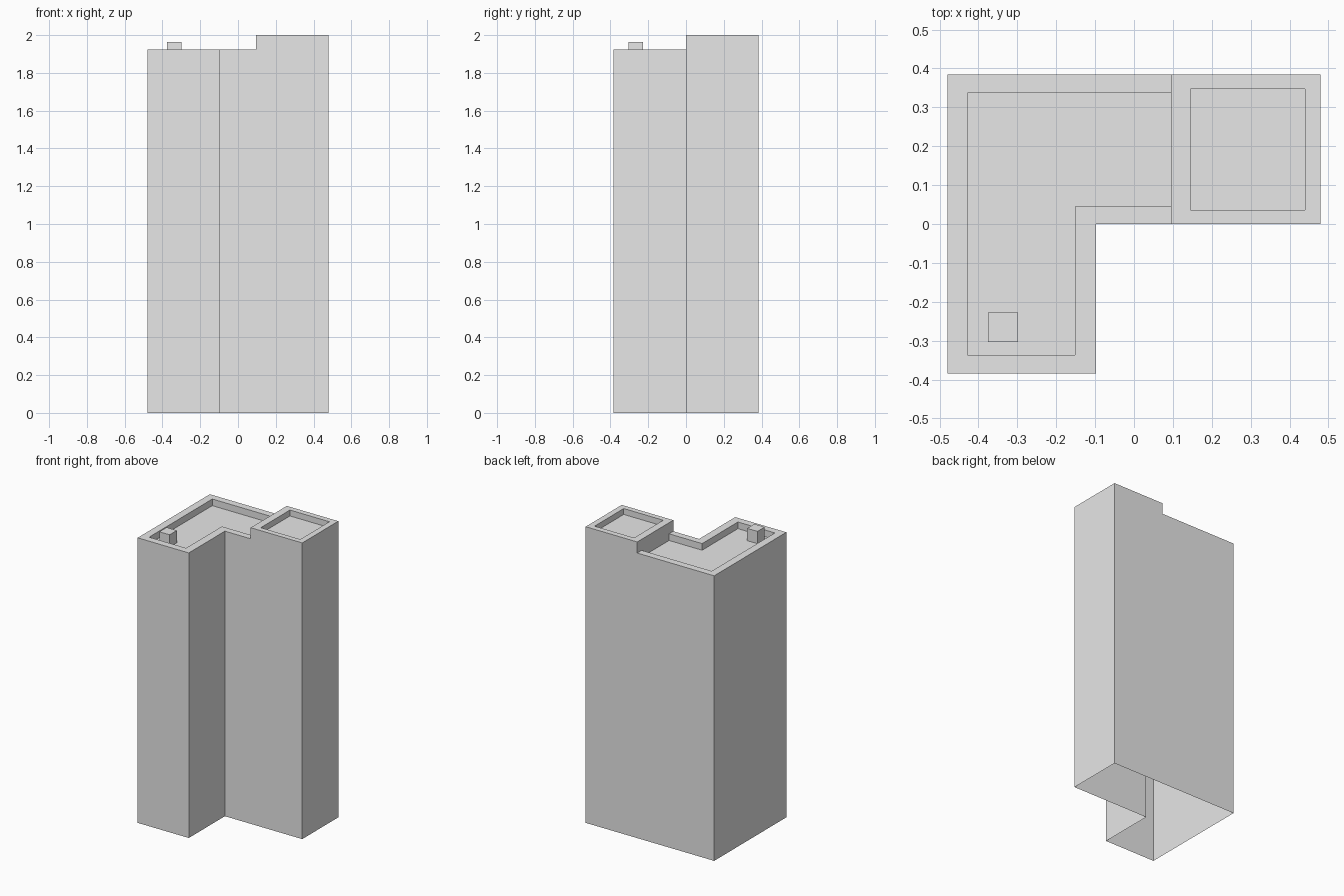
import bpy
import bmesh

cube = bpy.data.objects.get("Cube")
if cube:
    bpy.data.objects.remove(cube, do_unlink=True)

grey = bpy.data.materials.new("light grey")
grey.use_nodes = True
grey.diffuse_color = (0.8, 0.8, 0.8, 1)
grey.node_tree.nodes["Principled BSDF"].inputs["Base Color"].default_value = (0.8, 0.8, 0.8, 1)


def loft(bm, rings, closed=False):
    """Join successive (path, height) rings with quads."""
    rows = [[bm.verts.new((x, y, z)) for x, y in path] for path, z in rings]
    for low, high in zip(rows, rows[1:]):
        count = len(low)
        for i in range(count if closed else count - 1):
            j = (i + 1) % count
            bm.faces.new((low[i], low[j], high[j], high[i]))
    return rows[-1]


def finish(bm, name):
    """Weld the surfaces, merge flat neighbours and make an object."""
    bmesh.ops.remove_doubles(bm, verts=bm.verts, dist=0.0005)
    bmesh.ops.dissolve_limit(bm, angle_limit=0.01, verts=bm.verts, edges=bm.edges)
    bmesh.ops.recalc_face_normals(bm, faces=bm.faces)
    mesh = bpy.data.meshes.new(name)
    bm.to_mesh(mesh)
    bm.free()
    mesh.materials.append(grey)
    obj = bpy.data.objects.new(name, mesh)
    bpy.context.scene.collection.objects.link(obj)
    return obj


def rect(x0, x1, y0, y1):
    return [(x0, y1), (x1, y1), (x1, y0), (x0, y0)]


# Main levels and plan lines
X, Y = 0.48, 0.385
SPLIT = 0.095                       # west face of the raised block
FLOOR, ROOF, TOP = 1.88, 1.925, 2.0
outer = [(SPLIT, 0), (-0.098, 0), (-0.098, -Y), (-X, -Y), (-X, Y), (SPLIT, Y)]
inner = [(SPLIT, 0.045), (-0.152, 0.045), (-0.152, -0.337),
         (-0.428, -0.337), (-0.428, 0.337), (SPLIT, 0.337)]

# L-shaped body: open underside, walls, parapet and sunken roof
bm = bmesh.new()
bm.faces.new(loft(bm, [(outer, 0), (outer, ROOF), (inner, ROOF), (inner, FLOOR)]))

# Raised corner block with its own parapet and sunken roof
block = rect(SPLIT, X, 0, Y)
recess = rect(0.145, 0.44, 0.036, 0.347)
loft(bm, [(block, 0), (block, ROOF), (block, TOP)])
bm.faces.new(loft(bm, [(block, TOP), (recess, TOP), (recess, TOP - 0.04)], closed=True))

# Exposed west face of the block, down to the sunken roof
y0, y1 = inner[0][1], inner[-1][1]
west = [(0, ROOF), (y0, ROOF), (y0, FLOOR), (y1, FLOOR),
        (y1, ROOF), (Y, ROOF), (Y, TOP), (0, TOP)]
bm.faces.new([bm.verts.new((SPLIT, y, z)) for y, z in west])
finish(bm, "building_shell")

# Small box standing on the roof
bm = bmesh.new()
vent = rect(-0.375, -0.298, -0.304, -0.227)
bm.faces.new(loft(bm, [(vent, FLOOR), (vent, 1.963)], closed=True))
finish(bm, "roof_vent")
